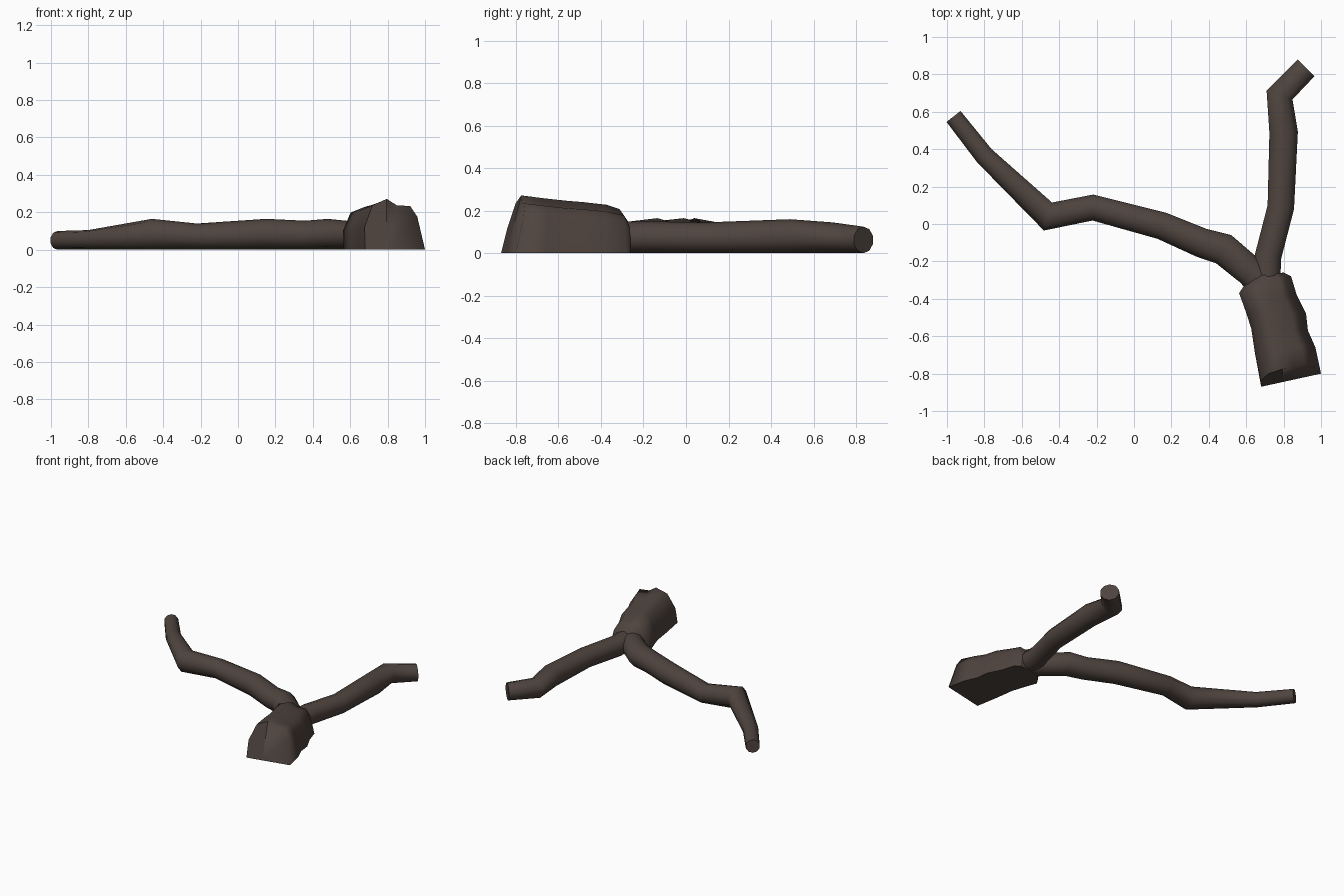
import bpy, bmesh, math
from mathutils import Vector

cube = bpy.data.objects.get("Cube")
if cube:
    bpy.data.objects.remove(cube)

bark = bpy.data.materials.new("dark_bark")
bark.use_nodes = True
colour = (0.078, 0.058, 0.049, 1)
bark.diffuse_color = colour
shader = bark.node_tree.nodes["Principled BSDF"]
shader.inputs["Base Color"].default_value = colour
shader.inputs["Roughness"].default_value = 0.9


def finish(bm, name):
    bmesh.ops.recalc_face_normals(bm, faces=bm.faces)
    mesh = bpy.data.meshes.new(name)
    bm.to_mesh(mesh)
    bm.free()
    mesh.materials.append(bark)
    obj = bpy.data.objects.new(name, mesh)
    bpy.context.collection.objects.link(obj)
    return obj


def loft(bm, rings):
    """Skin a list of closed rings with smooth quads."""
    rings = [[bm.verts.new(p) for p in ring] for ring in rings]
    for a, b in zip(rings, rings[1:]):
        n = len(a)
        for i in range(n):
            j = (i + 1) % n
            bm.faces.new((a[i], a[j], b[j], b[i])).smooth = True
    return rings


def branch(name, path, sides=10):
    """Mitred tube resting on the ground; path holds x, y, half width, height."""
    points = [Vector(p[:2]) for p in path]
    rings = []
    for i, (x, y, width, height) in enumerate(path):
        along = Vector((0, 0))
        if i > 0:
            along += (points[i] - points[i - 1]).normalized()
        if i < len(path) - 1:
            along += (points[i + 1] - points[i]).normalized()
        along.normalize()
        ring = []
        for k in range(sides):
            a = math.tau * (k + 0.5) / sides
            reach = width * math.cos(a)
            rise = math.sin(a) / math.cos(math.pi / sides * (sides % 4 != 0) * 0)
            ring.append((x - along.y * reach, y + along.x * reach,
                         height / 2 * (1 + rise)))
        rings.append(ring)
    bm = bmesh.new()
    rings = loft(bm, rings)
    # Flat end caps
    bm.faces.new(rings[0])
    bm.faces.new(rings[-1])
    return finish(bm, name)


branch("long_branch", [
    (-0.965, 0.575, 0.05, 0.1), (-0.8, 0.365, 0.055, 0.105),
    (-0.46, 0.04, 0.082, 0.165), (-0.22, 0.088, 0.073, 0.14),
    (0.15, -0.01, 0.077, 0.165), (0.36, -0.1, 0.083, 0.155),
    (0.48, -0.135, 0.09, 0.165), (0.63, -0.26, 0.085, 0.15),
    (0.72, -0.38, 0.08, 0.15)])

branch("short_branch", [
    (0.92, 0.835, 0.067, 0.125), (0.778, 0.69, 0.077, 0.145),
    (0.8, 0.49, 0.08, 0.16), (0.785, 0.09, 0.075, 0.145),
    (0.715, -0.18, 0.075, 0.15), (0.71, -0.4, 0.075, 0.15)])


def build_trunk():
    # Arch from the left foot over the peak to the right foot, then mid floor
    arch = [(0, 0), (-0.01, 0.45), (0.12, 0.87), (0.36, 1), (0.53, 0.87),
            (0.75, 0.86), (0.87, 0.65), (1, 0), (0.36, 0)]
    # Each section: left foot, right foot, height, lean of the top
    sections = [
        ((0.68, -0.87), (1, -0.8), 0.272, 0.07),
        ((0.65, -0.7), (0.97, -0.66), 0.258, 0.02),
        ((0.63, -0.56), (0.93, -0.57), 0.247, 0),
        ((0.605, -0.48), (0.92, -0.48), 0.24, 0),
        ((0.565, -0.37), (0.87, -0.38), 0.228, 0),
        ((0.59, -0.33), (0.84, -0.28), 0.207, 0),
        ((0.65, -0.27), (0.8, -0.26), 0.14, 0)]
    rings = []
    for left, right, height, lean in sections:
        left, right = Vector(left), Vector(right)
        ring = []
        for u, v in arch:
            p = left.lerp(right, u)
            ring.append((p.x, p.y + lean * v, height * v))
        rings.append(ring)
    bm = bmesh.new()
    rings = loft(bm, rings)
    front, back = rings[0], rings[-1]
    # Front cut is creased below the peak; its broad half blends into the side
    bm.faces.new(front[:4] + front[-1:])
    bm.faces.new(front[3:]).smooth = True
    bm.faces.new(back)
    # Flat underside
    for face in bm.faces:
        if all(v.co.z < 0.001 for v in face.verts):
            face.smooth = False
    finish(bm, "trunk_stub")


build_trunk()
